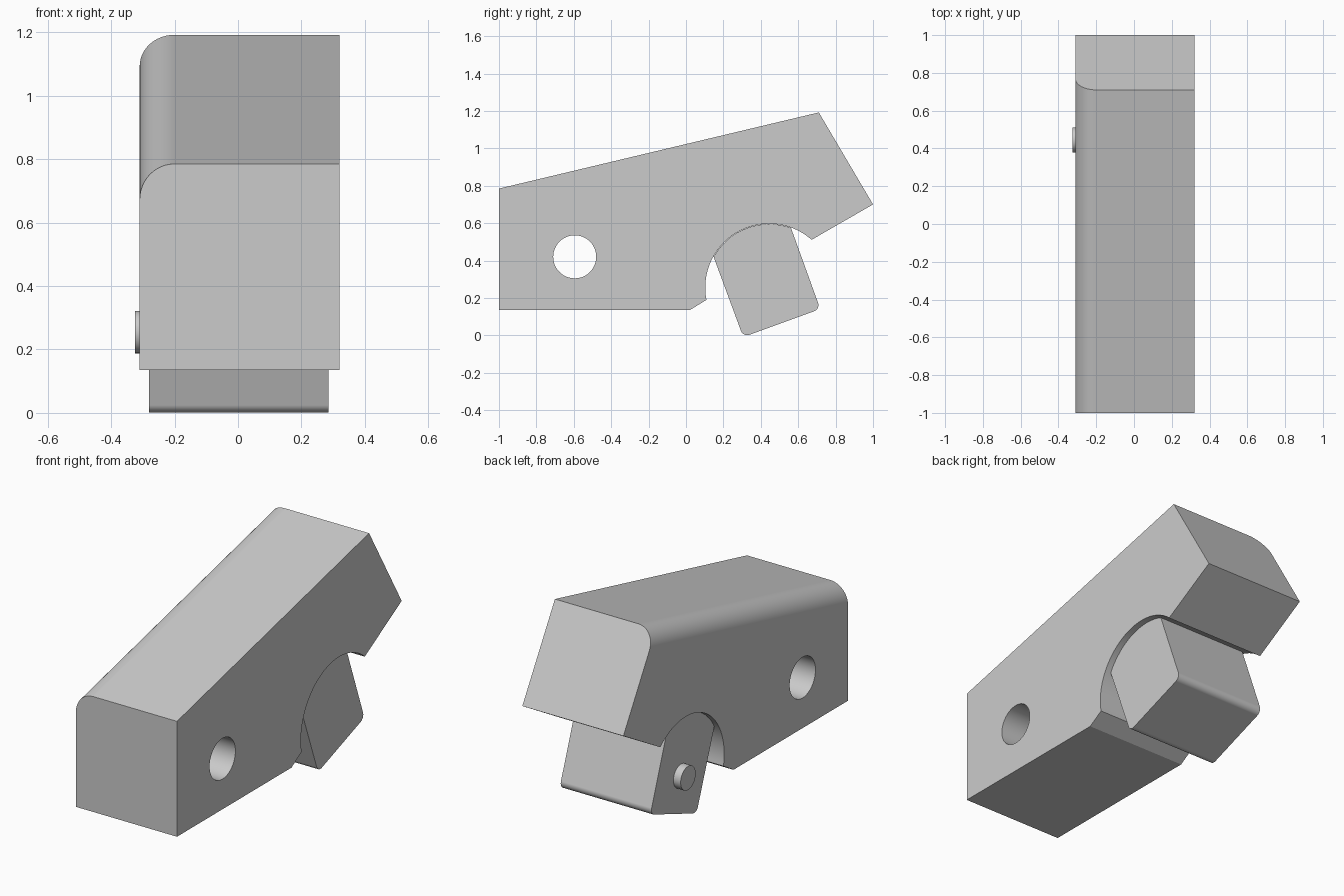
import bpy, bmesh
from math import radians, cos, sin
from mathutils import Vector

cube = bpy.data.objects.get("Cube")
if cube:
    bpy.data.objects.remove(cube, do_unlink=True)

grey = bpy.data.materials.new("plain grey")
grey.use_nodes = True
COLOUR = (0.6, 0.6, 0.6, 1)
grey.diffuse_color = COLOUR
grey.node_tree.nodes["Principled BSDF"].inputs["Base Color"].default_value = COLOUR

PIVOT = (0.445, 0.255)  # y, z of the pad's pivot


def arc(center, radius, start, end, steps):
    """Points (y, z) along an arc, angles in degrees."""
    angles = [radians(start + (end - start) * i / steps) for i in range(steps + 1)]
    return [(center[0] + radius * cos(a), center[1] + radius * sin(a)) for a in angles]


def prism(name, profile, x0, x1, rounded=(), radius=0, segments=8, side=None):
    """Extrude a (y, z) profile along x, then round chosen corner edges."""
    bm = bmesh.new()
    face = bm.faces.new([bm.verts.new((x0, y, z)) for y, z in profile])
    out = bmesh.ops.extrude_face_region(bm, geom=[face])
    moved = [v for v in out["geom"] if isinstance(v, bmesh.types.BMVert)]
    bmesh.ops.translate(bm, verts=moved, vec=(x1 - x0, 0, 0))
    bmesh.ops.recalc_face_normals(bm, faces=bm.faces)

    def chosen(edge):
        if side is not None and any(abs(v.co.x - side) > 1e-4 for v in edge.verts):
            return False
        return all(any((v.co.yz - Vector(p)).length < 1e-4 for p in rounded)
                   for v in edge.verts) and (side is not None or
                   abs(edge.verts[0].co.x - edge.verts[1].co.x) > 1e-4)

    edges = [e for e in bm.edges if chosen(e)]
    if edges:
        bmesh.ops.bevel(bm, geom=edges, offset=radius, segments=segments,
                        profile=0.5, affect='EDGES')
    mesh = bpy.data.meshes.new(name)
    bm.to_mesh(mesh)
    bm.free()
    mesh.materials.append(grey)
    obj = bpy.data.objects.new(name, mesh)
    bpy.context.collection.objects.link(obj)
    return obj


def finish(obj):
    """Smooth the curved faces and keep the flat ones flat."""
    bpy.ops.object.select_all(action='DESELECT')
    obj.select_set(True)
    bpy.context.view_layer.objects.active = obj
    bpy.ops.object.shade_smooth_by_angle(angle=radians(20))
    normals = obj.modifiers.new("flat_face_normals", 'WEIGHTED_NORMAL')
    normals.keep_sharp = True


# Body: sloping block with a round pocket and one rounded top edge
top_front, top_back = (-1, 0.785), (0.71, 1.192)
outline = [(-1, 0.135), (0.02, 0.135)]
outline += arc(PIVOT, 0.342, 191, 48.5, 40)
outline += [(1, 0.70), top_back, top_front]
body = prism("body", outline, -0.31, 0.32, [top_front, top_back], 0.11, 12, side=-0.31)

# Cross hole through the body
cutter = prism("hole_cutter", arc((-0.595, 0.42), 0.115, 0, 352.5, 47), -0.6, 0.6)
cutter.hide_render = True
cut = body.modifiers.new("cross_hole", 'BOOLEAN')
cut.operation, cut.solver, cut.object = 'DIFFERENCE', 'EXACT', cutter
bpy.context.view_layer.objects.active = body
bpy.ops.object.modifier_apply(modifier=cut.name)
bpy.data.objects.remove(cutter, do_unlink=True)
finish(body)

# Swivel pad: round top seated in the pocket, rounded lower corners
low_corners = [(0.306, -0.009), (0.718, 0.141)]
pad = prism("swivel_pad", arc(PIVOT, 0.34, 70, 151, 24) + low_corners,
            -0.28, 0.285, low_corners, 0.035)
finish(pad)

# Pivot pin standing out of the pad's side
pin = prism("pivot_pin", arc(PIVOT, 0.067, 0, 350, 35), -0.325, -0.27)
finish(pin)
